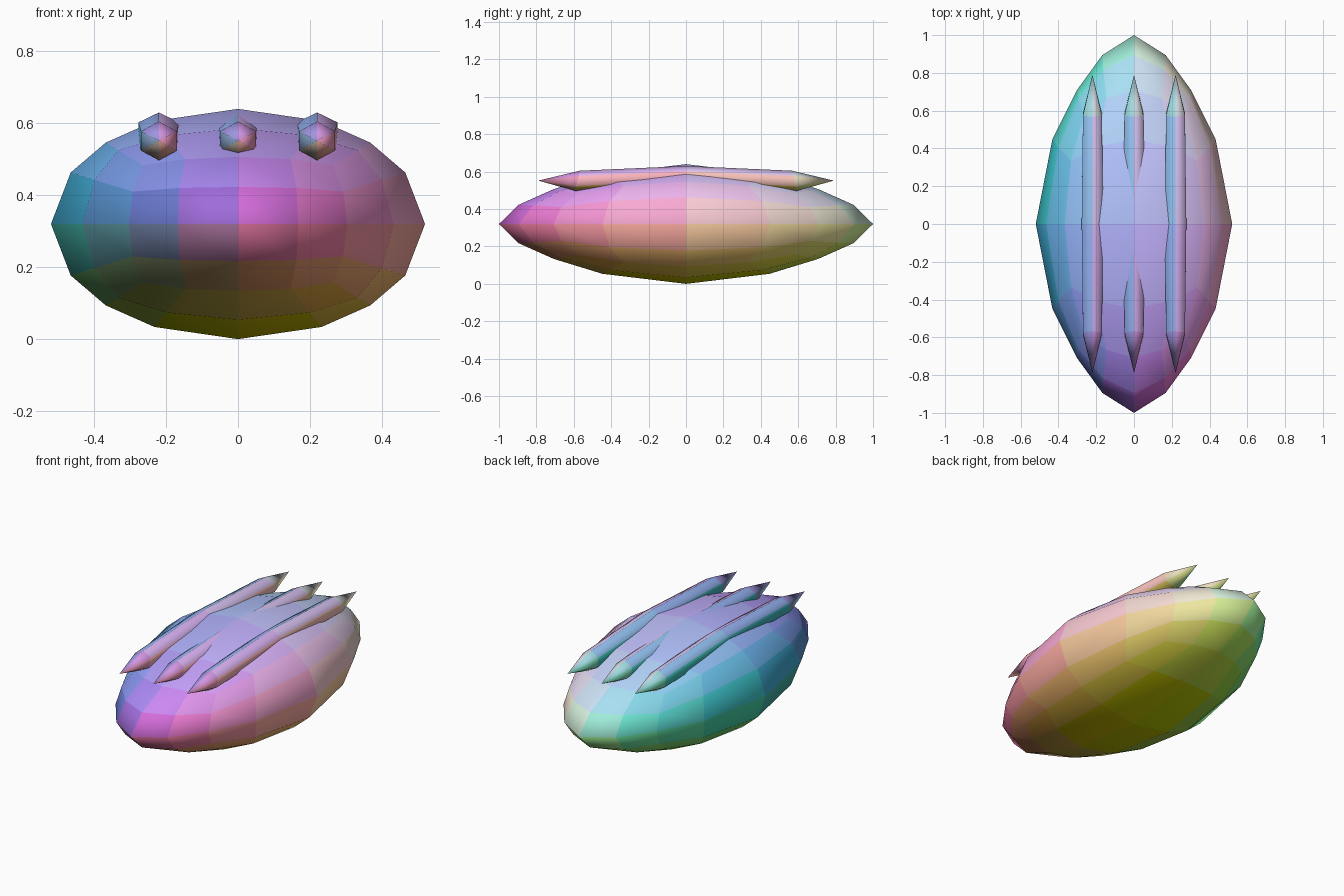
import bpy, bmesh
from math import sin, cos, pi
from mathutils import Vector

if "Cube" in bpy.data.objects:
    bpy.data.objects.remove(bpy.data.objects["Cube"])


# Tint: the colour follows the direction a face looks in (x red, y green, z blue)
def tint(me, face):
    n = sum((me.vertices[i].normal for i in face.vertices), Vector())
    n /= len(face.vertices)
    rgb = [min(1, max(0, round((0.5 + 0.5 * c) * 20) / 20)) for c in n]
    name = "tint_%03d_%03d_%03d" % tuple(round(c * 100) for c in rgb)
    mat = bpy.data.materials.get(name)
    if mat is None:
        mat = bpy.data.materials.new(name)
        mat.diffuse_color = (*rgb, 1)
        mat.use_nodes = True
        mat.node_tree.nodes["Principled BSDF"].inputs["Base Color"].default_value = mat.diffuse_color
    if name not in me.materials:
        me.materials.append(mat)
    face.material_index = me.materials.find(name)


def finish(bm, name):
    bmesh.ops.recalc_face_normals(bm, faces=bm.faces)
    me = bpy.data.meshes.new(name)
    bm.to_mesh(me)
    bm.free()
    me.shade_smooth()
    for face in me.polygons:
        tint(me, face)
    ob = bpy.data.objects.new(name, me)
    bpy.context.collection.objects.link(ob)
    return ob


# Body: rounded cube stretched along y and pinched towards both ends
bm = bmesh.new()
bmesh.ops.create_cube(bm, size=2)
bmesh.ops.subdivide_edges(bm, edges=bm.edges[:], cuts=3, use_grid_fill=True)
for v in bm.verts:
    p = v.co.normalized()
    pinch = 1 - 0.35 * p.y ** 2
    v.co = Vector((0.52 * p.x * pinch, p.y, 0.32 + 0.32 * p.z * pinch))
finish(bm, "body")


# Ridge: six-sided tube, slightly arched, with pointed ends
def ridge(name, x):
    bm = bmesh.new()
    rings = []
    # stations: y, centre height, half width, half height, lean
    for y, z, w, h, lean in ((-0.58, 0.551, 0.05, 0.054, 0.013),
                             (0, 0.575, 0.057, 0.055, 0),
                             (0.58, 0.551, 0.05, 0.054, -0.013)):
        ring = []
        for i in range(6):
            a = pi / 2 + i * pi / 3
            ring.append(bm.verts.new((x + w / cos(pi / 6) * cos(a),
                                      y + lean * sin(a), z + h * sin(a))))
        rings.append(ring)
    tips = [bm.verts.new((x, y, 0.552)) for y in (-0.79, 0.79)]
    for i in range(6):
        j = (i + 1) % 6
        for a, b in zip(rings, rings[1:]):
            bm.faces.new((a[i], a[j], b[j], b[i]))
        for tip, ring in zip(tips, (rings[0], rings[-1])):
            bm.faces.new((tip, ring[i], ring[j]))
    finish(bm, name)


for label, x in (("left", -0.22), ("middle", 0), ("right", 0.22)):
    ridge(label + "_ridge", x)
